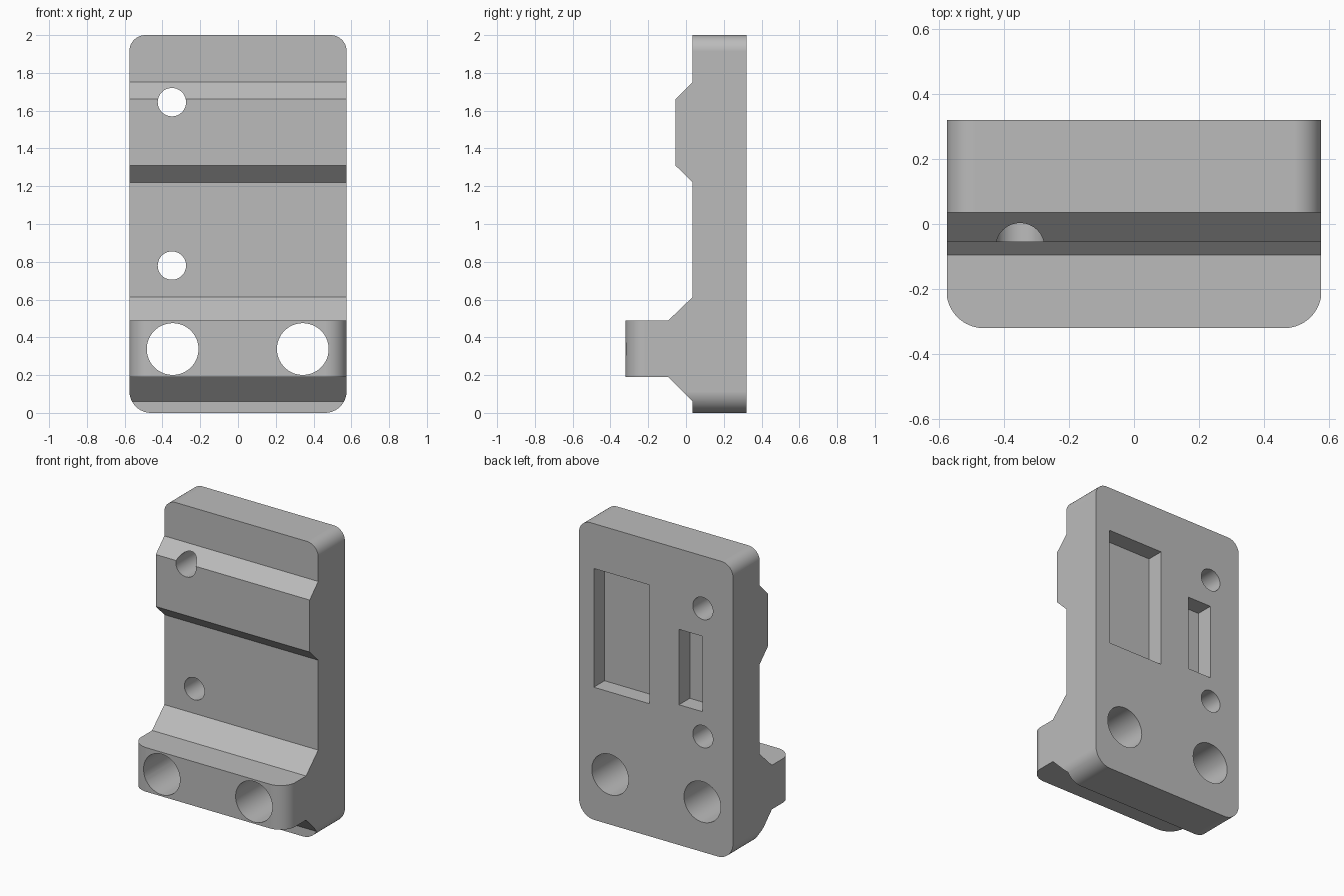
import bpy, bmesh, math
from mathutils import Vector

cube = bpy.data.objects.get("Cube")
if cube:
    bpy.data.objects.remove(cube, do_unlink=True)

metal = bpy.data.materials.new("plain grey")
metal.use_nodes = True
GREY = (0.5, 0.5, 0.5, 1)
metal.diffuse_color = GREY
metal.node_tree.nodes["Principled BSDF"].inputs["Base Color"].default_value = GREY


def prism(name, points, axis, start, end):
    """Extrude a closed 2D outline along an axis; the outline uses the other two axes in order."""
    bm = bmesh.new()
    verts = []
    for p in points:
        co = list(p)
        co.insert(axis, start)
        verts.append(bm.verts.new(co))
    face = bm.faces.new(verts)
    made = bmesh.ops.extrude_face_region(bm, geom=[face])["geom"]
    move = Vector((0, 0, 0))
    move[axis] = end - start
    bmesh.ops.translate(bm, vec=move, verts=[g for g in made if isinstance(g, bmesh.types.BMVert)])
    bmesh.ops.recalc_face_normals(bm, faces=bm.faces)
    mesh = bpy.data.meshes.new(name)
    bm.to_mesh(mesh)
    bm.free()
    mesh.materials.append(metal)
    obj = bpy.data.objects.new(name, mesh)
    bpy.context.collection.objects.link(obj)
    return obj


def rounded(x0, x1, y0, y1, low, high, steps=16):
    """Rectangle with one radius for the two low corners and one for the two high corners."""
    pts = []
    for cx, cy, r, turn in ((x1 - high, y1 - high, high, 0), (x0 + high, y1 - high, high, 1),
                            (x0 + low, y0 + low, low, 2), (x1 - low, y0 + low, low, 3)):
        for i in range(steps + 1 if r else 1):
            a = (turn + i / steps) * math.pi / 2
            pts.append((cx + r * math.cos(a), cy + r * math.sin(a)))
    return pts


def circle(x, z, r, steps=64):
    return [(x + r * math.cos(i * math.tau / steps), z + r * math.sin(i * math.tau / steps))
            for i in range(steps)]


def carve(obj, cutter, operation):
    cutter.hide_render = True
    mod = obj.modifiers.new("carve", "BOOLEAN")
    mod.operation, mod.solver, mod.object = operation, "EXACT", cutter
    bpy.context.view_layer.objects.active = obj
    bpy.ops.object.modifier_apply(modifier=mod.name)
    bpy.data.objects.remove(cutter, do_unlink=True)


# Side profile (y, z): plate, shallow upper rib and deep lower lug
BACK, FACE, RIB, STEP = 0.32, 0.035, -0.056, -0.095
profile = [(BACK, -0.1), (BACK, 2.1), (FACE, 2.1), (FACE, 1.752), (RIB, 1.661), (RIB, 1.31),
           (FACE, 1.22), (FACE, 0.613), (STEP, 0.488), (-0.4, 0.488), (-0.4, 0.19),
           (STEP, 0.19), (FACE, 0.06), (FACE, -0.1)]
block = prism("mounting_block", profile, 0, -0.7, 0.7)

# Rounded outlines from the front and from above
carve(block, prism("front_outline", rounded(-0.575, 0.575, 0, 2, 0.115, 0.085), 1, -0.6, 0.6), "INTERSECT")
carve(block, prism("lug_outline", rounded(-0.576, 0.576, -0.32, 0.6, 0.115, 0), 2, -0.3, 2.3), "INTERSECT")

# Through holes: two small, two large
for x, z, r in ((-0.35, 1.645, 0.075), (-0.35, 0.78, 0.075),
                (-0.346, 0.338, 0.137), (0.343, 0.338, 0.137)):
    carve(block, prism("hole_cutter", circle(x, z, r), 1, -0.7, 0.7), "DIFFERENCE")

# Rectangular pockets in the back
for x0, x1, z0, z1 in ((0.05, 0.465, 0.895, 1.697), (-0.348, -0.172, 0.947, 1.456)):
    carve(block, prism("pocket_cutter", rounded(x0, x1, z0, z1, 0, 0), 1, BACK - 0.115, 0.5), "DIFFERENCE")

# Smooth curved walls, crisp edges
bpy.ops.object.select_all(action="DESELECT")
block.select_set(True)
bpy.context.view_layer.objects.active = block
bpy.ops.object.shade_smooth_by_angle(angle=math.radians(30))
weighted = block.modifiers.new("even_shading", "WEIGHTED_NORMAL")
weighted.keep_sharp = True
